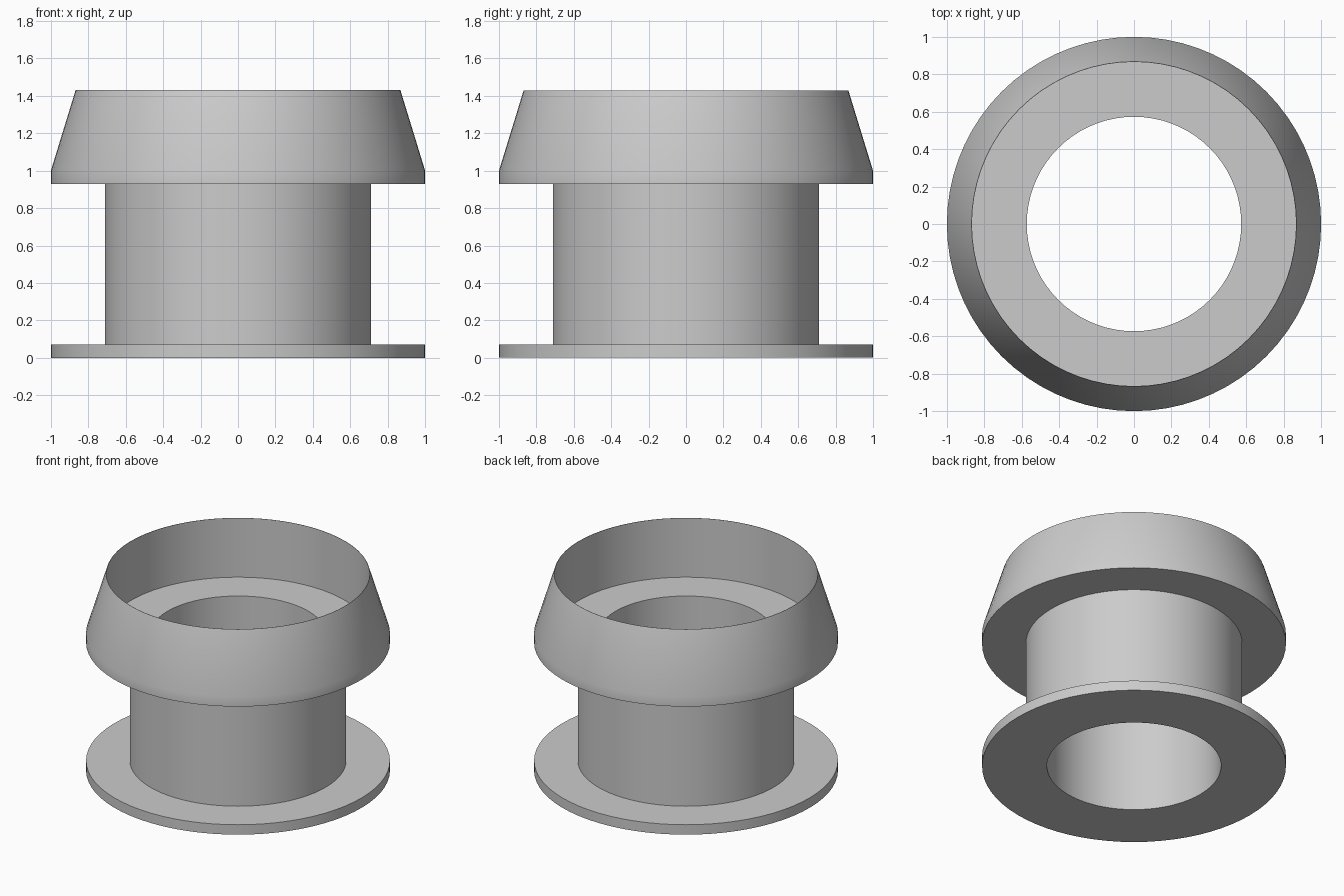
import bpy, bmesh, math

cube = bpy.data.objects.get("Cube")
if cube:
    bpy.data.objects.remove(cube, do_unlink=True)

SEGMENTS = 72

# One plain grey for the whole fitting
grey = bpy.data.materials.new("light_grey")
grey.use_nodes = True
colour = (0.6, 0.6, 0.6, 1)
grey.diffuse_color = colour
grey.node_tree.nodes["Principled BSDF"].inputs["Base Color"].default_value = colour


def lathe(name, profile):
    """Revolve a closed (radius, z) outline around the z axis."""
    bm = bmesh.new()
    verts = [bm.verts.new((r, 0, z)) for r, z in profile]
    edges = [bm.edges.new((v, verts[(i + 1) % len(verts)]))
             for i, v in enumerate(verts)]
    bmesh.ops.spin(bm, geom=verts + edges, cent=(0, 0, 0), axis=(0, 0, 1),
                   angle=math.tau, steps=SEGMENTS, use_merge=True)
    bmesh.ops.remove_doubles(bm, verts=bm.verts, dist=1e-4)
    bmesh.ops.recalc_face_normals(bm, faces=bm.faces)
    mesh = bpy.data.meshes.new(name)
    bm.to_mesh(mesh)
    bm.free()
    mesh.materials.append(grey)
    obj = bpy.data.objects.new(name, mesh)
    bpy.context.collection.objects.link(obj)
    bpy.ops.object.select_all(action='DESELECT')
    obj.select_set(True)
    bpy.context.view_layer.objects.active = obj
    bpy.ops.object.shade_smooth_by_angle(angle=math.radians(30))
    return obj


BORE, TUBE, RIM, FLANGE = 0.573, 0.712, 0.868, 1.0

lathe("flanged_bushing", [
    (BORE, 0), (FLANGE, 0), (FLANGE, 0.072),      # base flange
    (TUBE, 0.072), (TUBE, 0.93),                  # tube wall
    (FLANGE, 0.93), (FLANGE, 1.0), (RIM, 1.43),   # tapered collar to a thin lip
    (RIM - 0.002, 1.43), (RIM - 0.002, 1.0),      # straight inner wall of the cup
    (BORE, 1.0),                                  # cup floor back to the bore
])
